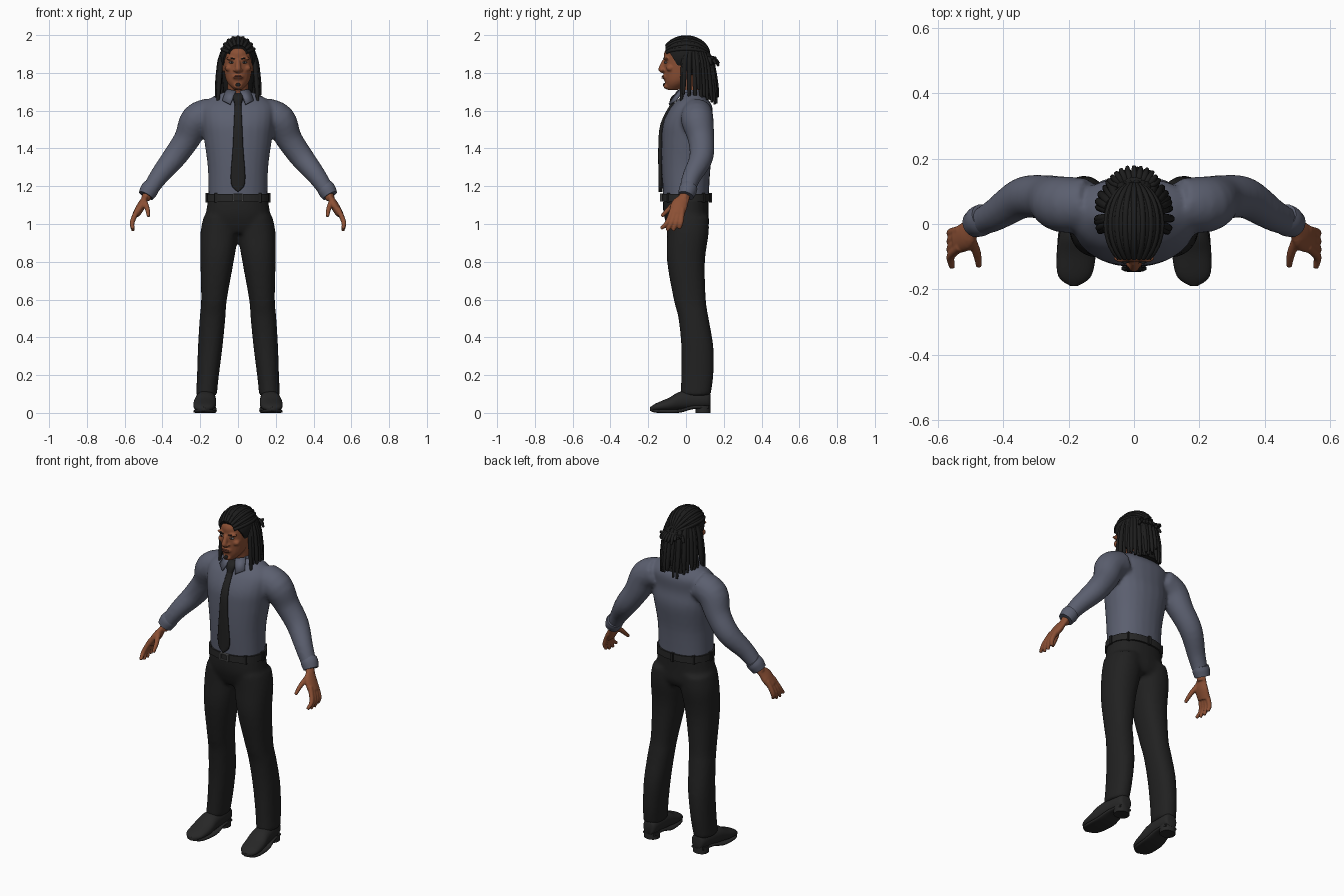
import bpy, bmesh, math, random
from mathutils import Vector, Matrix

random.seed(4)
if "Cube" in bpy.data.objects:
    bpy.data.objects.remove(bpy.data.objects["Cube"])

X, Y, Z = Vector((1, 0, 0)), Vector((0, 1, 0)), Vector((0, 0, 1))
SIDES = {"left": 1, "right": -1}


def material(name, red, green=None, blue=None):
    """A flat colour; a single value makes a grey."""
    colour = (red, green or red, blue or red, 1)
    mat = bpy.data.materials.new(name)
    mat.use_nodes = True
    mat.diffuse_color = colour
    shader = mat.node_tree.nodes["Principled BSDF"]
    shader.inputs["Base Color"].default_value = colour
    shader.inputs["Roughness"].default_value = .8
    return mat


SKIN = material("brown skin", .26, .08, .035)
LIP = material("dark lip", .17, .05, .03)
SHIRT = material("slate shirt", .105, .115, .16)
CLOTH = material("black cloth", .015)
LEATHER = material("black leather", .02)
HAIR = material("black hair", .012)
METAL = material("dull metal", .09)
EYE = material("grey eye", .25)


def spline(rows, steps):
    """Resample rows of numbers along a smooth curve through them."""
    points = [Vector(row) for row in rows]
    points = [points[0]] + points + [points[-1]]
    smooth = []
    for before, start, end, after in zip(points, points[1:], points[2:], points[3:]):
        go, arrive = (end - before) / 2, (after - start) / 2
        for k in range(steps):
            t = k / steps
            ease = t * t * (3 - 2 * t)
            smooth.append(start.lerp(end, ease) + go * t * (1 - t) ** 2 - arrive * t * t * (1 - t))
    return smooth + [points[-1]]


def skin_rings(bm, rings):
    """Join (centre, first radius vector, second radius vector, squareness) rings."""
    loops = []
    seg = 24
    for centre, first, second, square in rings:
        loop = []
        for k in range(seg):
            angle = math.tau * k / seg
            c, s = math.cos(angle), math.sin(angle)
            c = math.copysign(abs(c) ** square, c)
            s = math.copysign(abs(s) ** square, s)
            loop.append(bm.verts.new(centre + first * c + second * s))
        loops.append(loop)
    for low, high in zip(loops, loops[1:]):
        for k in range(seg):
            bm.faces.new((low[k - 1], low[k], high[k], high[k - 1]))
    bm.faces.new(loops[0])
    bm.faces.new(loops[-1])


def stack(bm, rows, up=Z, across=Y, centre=lambda t: 0, steps=4, square=.9):
    """Parallel ovals; each row is place along up, offset across, half width, half depth."""
    rings = []
    for place, offset, wide, deep in spline(rows, steps):
        middle = up * place + across * offset + X * centre(place)
        rings.append((middle, X * max(wide, .001), across * max(deep, .001), square))
    skin_rings(bm, rings)


def tube(bm, rows, reference=Y, flatten=1, steps=4):
    """Round tube along a path; each row is x, y, z, radius."""
    rows = spline(rows, steps)
    spots = [row.xyz for row in rows]
    ahead = spots[1:] + spots[-1:]
    behind = spots[:1] + spots[:-1]
    rings = []
    for spot, row, nxt, last in zip(spots, rows, ahead, behind):
        along = (nxt - last).normalized()
        first = reference.cross(along).normalized()
        second = along.cross(first)
        rings.append((spot, first * row.w * flatten, second * row.w, 1))
    skin_rings(bm, rings)


def ball(bm, place, size):
    matrix = Matrix.Translation(place) @ Matrix.Diagonal((*size, 1))
    bmesh.ops.create_uvsphere(bm, u_segments=32, v_segments=16, radius=1, matrix=matrix)


def box(bm, place, half):
    matrix = Matrix.Translation(place) @ Matrix.Diagonal((*half, 1))
    bmesh.ops.create_cube(bm, size=2, matrix=matrix)


def mirror(bm):
    """Copy everything built so far to the other side."""
    copy = bmesh.ops.duplicate(bm, geom=bm.verts[:] + bm.edges[:] + bm.faces[:])["geom"]
    verts = [item for item in copy if isinstance(item, bmesh.types.BMVert)]
    bmesh.ops.scale(bm, vec=(-1, 1, 1), verts=verts)


def finish(name, bm, mat, side=1, voxel=0):
    """Make the object; a voxel size blends its pieces into one surface."""
    bmesh.ops.scale(bm, vec=(side, 1, 1), verts=bm.verts[:])
    bmesh.ops.recalc_face_normals(bm, faces=bm.faces[:])
    mesh = bpy.data.meshes.new(name)
    bm.to_mesh(mesh)
    bm.free()
    mesh.shade_smooth()
    mesh.set_sharp_from_angle(angle=math.radians(50))
    mesh.materials.append(mat)
    ob = bpy.data.objects.new(name, mesh)
    bpy.context.collection.objects.link(ob)
    if voxel:
        blend = ob.modifiers.new("blend", "REMESH")
        blend.mode, blend.voxel_size, blend.use_smooth_shade = "VOXEL", voxel, True
        soften = ob.modifiers.new("soften", "SMOOTH")
        soften.factor, soften.iterations = .5, 4
    return ob


# Shirt: sleeves and trunk blended together
bm = bmesh.new()
tube(bm, [(.14, .06, 1.59, .08), (.22, .06, 1.55, .086), (.27, .08, 1.45, .07),
          (.34, .08, 1.35, .063), (.42, .03, 1.25, .05), (.48, 0, 1.16, .04)])
mirror(bm)
stack(bm, [(1.13, 0, .156, .12), (1.3, 0, .16, .13), (1.45, .01, .18, .14), (1.54, .01, .19, .13),
           (1.62, .03, .19, .11), (1.67, .04, .14, .07), (1.7, .04, .07, .06)])
finish("shirt", bm, SHIRT, voxel=.011)

# Cuffs and collar
for label, side in SIDES.items():
    bm = bmesh.new()
    tube(bm, [(.457, .02, 1.2, .044), (.47, .01, 1.18, .048), (.487, 0, 1.15, .042)])
    finish(label + "_cuff", bm, SHIRT, side)
    bm = bmesh.new()
    corners = [(.01, -.04, 1.7), (.06, -.01, 1.71), (.08, -.05, 1.65), (.04, -.085, 1.63)]
    bm.faces.new([bm.verts.new(corner) for corner in corners])
    wing = finish(label + "_collar_wing", bm, SHIRT, side)
    wing.modifiers.new("thickness", "SOLIDIFY").thickness = .01
bm = bmesh.new()
stack(bm, [(1.65, .04, .08, .08), (1.71, .04, .065, .06)])
finish("collar_band", bm, SHIRT)

# Tie
bm = bmesh.new()
stack(bm, [(1.64, -.07, .017, .01), (1.53, -.125, .022, .01), (1.4, -.137, .028, .01),
           (1.22, -.135, .038, .01), (1.17, -.135, 0, .01)], square=.7)
finish("tie_blade", bm, CLOTH)
bm = bmesh.new()
stack(bm, [(1.69, -.045, .022, .01), (1.67, -.06, .028, .02), (1.63, -.08, .016, .01)])
finish("tie_knot", bm, CLOTH)

# Trousers: legs and hips blended together
bm = bmesh.new()
stack(bm, [(1.04, .01, .09, .11), (.95, .01, .1, .11), (.8, 0, .088, .1), (.6, .02, .068, .085),
           (.5, .04, .068, .08), (.35, .06, .065, .085), (.2, .06, .058, .085), (.09, .05, .055, .08)],
      centre=lambda z: .175 - .08 * z)
mirror(bm)
stack(bm, [(1.15, 0, .156, .12), (1.06, 0, .17, .12), (.99, .01, .186, .11), (.95, .01, .17, .09)])
finish("trousers", bm, CLOTH, voxel=.011)

# Belt, loops and buckle
bm = bmesh.new()
stack(bm, [(z, 0, .166, .13) for z in (1.12, 1.16)], steps=1)
finish("belt", bm, LEATHER)
bm = bmesh.new()
for turn in range(-3, 4):
    angle = turn * math.tau / 8
    box(bm, (.163 * math.sin(angle), .13 * math.cos(angle), 1.14), (.008, .008, .025))
finish("belt_loops", bm, CLOTH)
bm = bmesh.new()
for sign in SIDES.values():
    box(bm, (.025 * sign, -.13, 1.14), (.005, .008, .02))
    box(bm, (0, -.13, 1.14 + .018 * sign), (.025, .008, .003))
finish("buckle", bm, METAL)


# Shoes, with toes turned out a little
def shoe_line(y):
    return .17 - .07 * y


for label, side in SIDES.items():
    bm = bmesh.new()
    stack(bm, [(.13, .06, .02, .03), (.11, .07, .042, .045), (-.02, .065, .055, .05),
               (-.09, .045, .06, .035), (-.16, .03, .05, .02), (-.19, .02, .01, .01)],
          up=Y, across=Z, centre=shoe_line)
    finish(label + "_shoe", bm, LEATHER, side)
    bm = bmesh.new()
    stack(bm, [(.12, .03, .04, .01), (.04, .03, .05, .01), (-.04, .01, .06, .01),
               (-.15, .01, .052, .01), (-.19, .02, .01, .01)],
          up=Y, across=Z, centre=shoe_line, square=.6)
    stack(bm, [(z, .09, .044, .04) for z in (0, .04)], centre=lambda z: shoe_line(.09), steps=1)
    finish(label + "_sole", bm, LEATHER, side)

# Hands: palm, thumb and a fan of four fingers
for label, side in SIDES.items():
    bm = bmesh.new()
    tube(bm, [(.47, 0, 1.18, .028), (.49, -.01, 1.14, .03), (.51, -.035, 1.1, .045),
              (.54, -.05, 1.05, .04)], flatten=.5)
    tube(bm, [(.47, 0, 1.18, .026), (.49, -.01, 1.13, .024)])
    tube(bm, [(.5, -.04, 1.13, .015), (.48, -.09, 1.08, .013), (.474, -.13, 1.04, .009)])
    for finger in range(4):
        y = -.07 + .017 * finger
        tip = .96 + .01 * abs(finger - 1.5)
        tube(bm, [(.53, y, 1.08, .014), (.56, y * 1.4, 1.01, .013), (.555, y * 1.9, tip, .009)])
    finish(label + "_hand", bm, SKIN, side, voxel=.0045)

# Head: ears, nostrils, brow and cheeks on a skull with nose, jaw and neck
bm = bmesh.new()
ball(bm, (.015, -.12, 1.814), (.011, .013, .008))
ball(bm, (.034, -.104, 1.876), (.03, .014, .009))
ball(bm, (.047, -.084, 1.825), (.022, .02, .018))
ball(bm, (.082, 0, 1.835), (.008, .018, .03))
mirror(bm)
stack(bm, [(1.71, -.07, .02, .03), (1.74, -.05, .05, .06), (1.78, -.03, .068, .085),
           (1.87, -.01, .081, .106), (1.92, 0, .078, .11), (1.97, 0, .03, .05)], square=1)
stack(bm, [(1.64, .04, .06, .06), (1.7, .03, .056, .056), (1.78, .01, .055, .06)])
stack(bm, [(1.87, -.11, .01, .014), (1.82, -.13, .016, .017), (1.8, -.12, .01, .01)])
ball(bm, (0, -.103, 1.73), (.024, .017, .016))
ball(bm, (0, -.107, 1.778), (.03, .018, .018))
finish("head", bm, SKIN, voxel=.005)

# Eyes, irises, brows, lips and chin beard
for label, side in SIDES.items():
    bm = bmesh.new()
    ball(bm, (.033, -.106, 1.855), (.014, .008, .005))
    finish(label + "_eye", bm, EYE, side)
    bm = bmesh.new()
    ball(bm, (.033, -.112, 1.855), (.005, .004, .005))
    tube(bm, [(.016, -.116, 1.872, .002), (.033, -.116, 1.878, .004), (.055, -.1, 1.873, .002)],
         reference=Z)
    finish(label + "_iris_and_brow", bm, HAIR, side)
bm = bmesh.new()
for z in (1.782, 1.773):
    ball(bm, (0, -.12, z), (.024, .009, .004))
finish("lips", bm, LIP)
bm = bmesh.new()
ball(bm, (0, -.113, 1.736), (.013, .009, .011))
finish("chin_beard", bm, HAIR)

# Hair cap trimmed along a sloping hairline, with a mass behind the neck
bm = bmesh.new()
ball(bm, (0, 0, 1.89), (.093, .124, .104))
bmesh.ops.bisect_plane(bm, geom=bm.verts[:] + bm.edges[:] + bm.faces[:], clear_inner=True,
                       plane_co=(0, -.1, 1.93), plane_no=(0, .18, .11))
bmesh.ops.holes_fill(bm, edges=[edge for edge in bm.edges if edge.is_boundary])
stack(bm, [(1.9, .05, .08, .06), (1.8, .08, .086, .06), (1.66, .11, .07, .035)])
finish("hair_cap", bm, HAIR)

# Twisted rows running back over the crown
bm = bmesh.new()
for row in range(-4, 5):
    lean = row * .3
    path = []
    for k in range(9):
        angle = math.radians(32 + 17 * k)
        rise = math.sin(angle)
        path.append((.09 * rise * math.sin(lean), -.122 * math.cos(angle),
                     1.89 + .1 * rise * math.cos(lean), .009))
    tube(bm, path, reference=X, steps=2)
finish("crown_rows", bm, HAIR)

# Locks hanging round the sides and back in two layers
bm = bmesh.new()
for layer, count in enumerate((17, 14)):
    for i in range(count):
        angle = math.radians(216 * (i / (count - 1) - .5) + random.uniform(-4, 4))
        length = .27 - .035 * layer - random.uniform(-.01, .035)
        spread = 1 + .06 * layer + random.uniform(-.05, .05)
        thick = random.uniform(.011, .014)
        path = []
        for k in range(6):
            t = k / 5
            out = math.sqrt(t) * spread
            path.append(((.08 + .034 * out) * math.sin(angle),
                         .025 + (.085 + .055 * out) * math.cos(angle),
                         1.91 - length * t, thick * (1 - .5 * t ** 6)))
        tube(bm, path, steps=2)
finish("hanging_locks", bm, HAIR)

# Tied bunch of short locks at the back
bm = bmesh.new()
ball(bm, (0, .12, 1.865), (.045, .03, .03))
for i in range(-5, 6):
    angle = i * math.pi / 12
    lift = random.uniform(-.03, .025)
    s, c = math.sin(angle), math.cos(angle)
    tube(bm, [(.02 * s, .1, 1.865, .009), (.06 * s, .115 + .03 * c, 1.875, .011),
              (.08 * s, .12 + .055 * c, 1.865 + lift, .006)], reference=Z)
finish("tied_locks", bm, HAIR)
